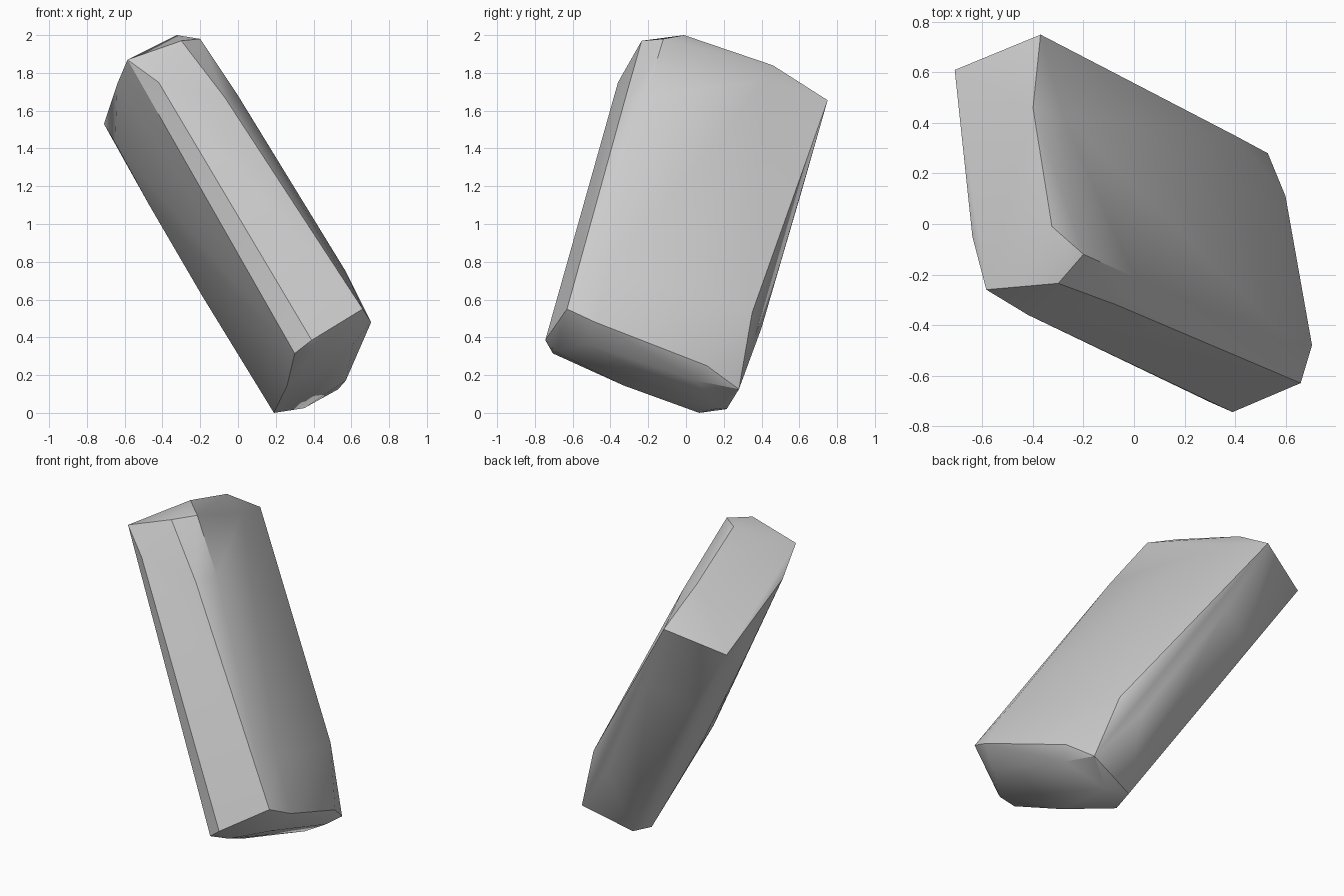
import bpy
import bmesh
import math

cube = bpy.data.objects.get("Cube")
if cube:
    bpy.data.objects.remove(cube, do_unlink=True)

# Stone colour
stone = bpy.data.materials.new("pale_grey_stone")
colour = (0.6, 0.6, 0.6, 1.0)
stone.diffuse_color = colour
stone.use_nodes = True
bsdf = next(n for n in stone.node_tree.nodes if n.type == "BSDF_PRINCIPLED")
bsdf.inputs["Base Color"].default_value = colour
bsdf.inputs["Roughness"].default_value = 0.8

# Corners around the upper cap
upper_cap = [
    (-0.585, -0.26, 1.87), (-0.30, -0.235, 1.97), (-0.20, -0.12, 1.98),
    (-0.325, -0.01, 2.0), (-0.40, 0.46, 1.84), (-0.28, 0.43, 1.76),
    (-0.37, 0.75, 1.655), (-0.71, 0.61, 1.53), (-0.65, 0.30, 1.43),
    (-0.61, 0.10, 1.75), (-0.64, -0.05, 1.74),
]
# Corners around the lower cap
lower_cap = [
    (0.66, -0.63, 0.55), (0.39, -0.745, 0.385), (0.30, -0.705, 0.315),
    (0.42, -0.69, 0.325), (0.61, -0.53, 0.365), (0.705, -0.48, 0.48),
    (0.60, 0.11, 0.25), (0.57, 0.06, 0.17), (0.53, 0.28, 0.125),
    (0.35, 0.17, 0.025), (0.22, 0.215, 0.02), (0.19, 0.07, 0.0),
    (0.26, -0.33, 0.145),
]
# Slight bulges along the front, broad and back sides
side_bulges = [
    (-0.42, -0.36, 1.75), (0.0, -0.56, 1.0),
    (-0.07, -0.32, 1.67), (0.19, -0.44, 1.25),
    (0.0, -0.21, 1.68), (0.22, -0.30, 1.31), (0.57, -0.42, 0.75),
    (0.40, 0.35, 0.53), (0.275, 0.40, 0.45), (-0.17, 0.62, 1.2),
    (-0.41, 0.53, 1.1), (-0.47, 0.25, 1.1), (-0.19, 0.15, 0.62),
]

# Wrap a faceted slab around the corners
bm = bmesh.new()
for point in upper_cap + lower_cap + side_bulges:
    bm.verts.new(point)
hull = bmesh.ops.convex_hull(bm, input=bm.verts[:])
spare = {g for g in hull["geom_interior"] + hull["geom_unused"]
         if isinstance(g, bmesh.types.BMVert)}
bmesh.ops.delete(bm, geom=list(spare), context="VERTS")
bmesh.ops.recalc_face_normals(bm, faces=bm.faces[:])

mesh = bpy.data.meshes.new("stone_slab")
bm.to_mesh(mesh)
bm.free()
mesh.materials.append(stone)
slab = bpy.data.objects.new("stone_slab", mesh)
bpy.context.collection.objects.link(slab)

# Soft facets, crisp main edges
for other in bpy.context.selected_objects:
    other.select_set(False)
slab.select_set(True)
bpy.context.view_layer.objects.active = slab
bpy.ops.object.shade_smooth_by_angle(angle=math.radians(30))
